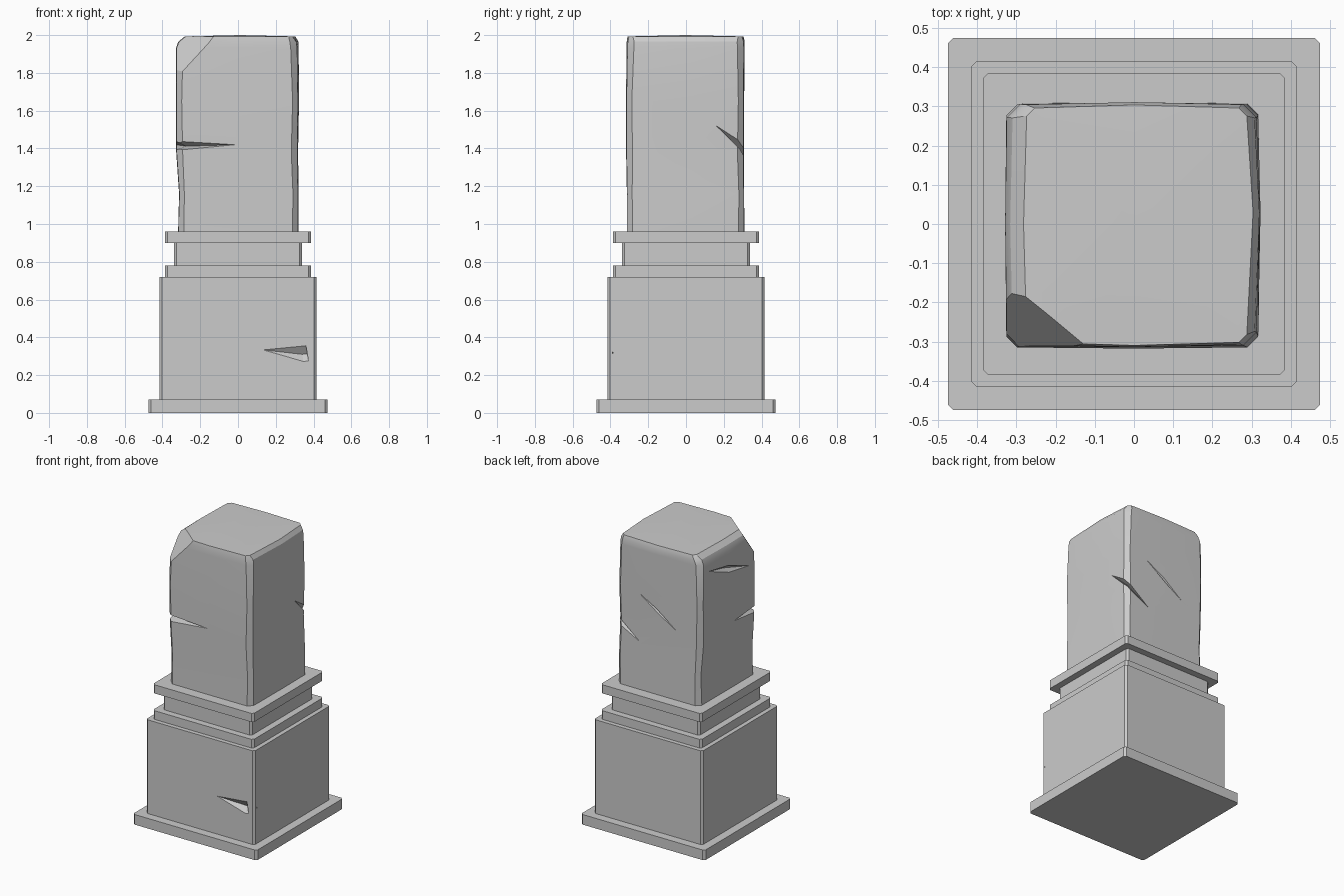
import bpy, bmesh, math
from mathutils import Vector

if "Cube" in bpy.data.objects:
    bpy.data.objects.remove(bpy.data.objects["Cube"])


def make_object(name, bm):
    bmesh.ops.recalc_face_normals(bm, faces=bm.faces)
    me = bpy.data.meshes.new(name)
    bm.to_mesh(me)
    bm.free()
    ob = bpy.data.objects.new(name, me)
    bpy.context.collection.objects.link(ob)
    return ob


def loft(bm, rings):
    loops = [[bm.verts.new(p) for p in r] for r in rings]
    n = len(loops[0])
    for a, b in zip(loops, loops[1:]):
        for i in range(n):
            j = (i + 1) % n
            bm.faces.new((a[i], a[j], b[j], b[i]))
    bm.faces.new(loops[0][::-1])
    bm.faces.new(loops[-1])


def ring(z, xl, xr, yf, yb, c, bow=0.0):
    """Square outline with cut corners and slightly bowed sides."""
    pts = [(xl + c, yf)]
    if bow:
        pts.append((0, yf - bow))
    pts += [(xr - c, yf), (xr, yf + c)]
    if bow:
        pts.append((xr + bow * 2, 0.03))
    pts += [(xr, yb - c), (xr - c, yb)]
    if bow:
        pts.append((0, yb + bow))
    pts += [(xl + c, yb), (xl, yb - c)]
    if bow:
        pts.append((xl - bow, 0))
    pts.append((xl, yf + c))
    return [(x, y, z) for x, y in pts]


def slab(name, h, z0, z1, c=0.014):
    bm = bmesh.new()
    loft(bm, [ring(z, -h, h, -h, h, c) for z in (z0, z1)])
    return make_object(name, bm)


def gouge(target, a, b, deep, up, low):
    """Carve a tapered crack from tip a to tip b, deepest at 'deep'."""
    bm = bmesh.new()
    v = [bm.verts.new(p) for p in (a, b, deep, up, low)]
    for f in ((0, 3, 2), (2, 3, 1), (0, 2, 4), (2, 1, 4), (0, 4, 3), (1, 3, 4)):
        bm.faces.new([v[i] for i in f])
    cutter = make_object("crack_cutter", bm)
    cutter.hide_render = True
    mod = target.modifiers.new("crack", 'BOOLEAN')
    mod.operation = 'DIFFERENCE'
    mod.solver = 'EXACT'
    mod.object = cutter
    bpy.context.view_layer.objects.active = target
    bpy.ops.object.modifier_apply(modifier=mod.name)
    bpy.data.objects.remove(cutter)


# stepped pedestal
slab("plinth", 0.475, 0.0, 0.07)
block = slab("pedestal_block", 0.416, 0.07, 0.72)
slab("lower_trim", 0.386, 0.72, 0.78)
slab("neck", 0.34, 0.78, 0.90)
slab("upper_trim", 0.386, 0.90, 0.96)

# worn stone shaft: slightly uneven rings, wide bevel on the left of the top
bm = bmesh.new()
loft(bm, [
    ring(0.96, -0.316, 0.318, -0.312, 0.308, 0.030, 0.001),
    ring(1.16, -0.310, 0.317, -0.311, 0.306, 0.026, 0.002),
    ring(1.38, -0.325, 0.314, -0.315, 0.304, 0.032, 0.002),
    ring(1.65, -0.326, 0.317, -0.315, 0.305, 0.028, 0.003),
    ring(1.93, -0.325, 0.313, -0.310, 0.306, 0.034, 0.004),
    ring(1.965, -0.310, 0.308, -0.308, 0.305, 0.034, 0.006),
    ring(1.993, -0.274, 0.288, -0.302, 0.296, 0.020, 0.008),
])
for f in bm.faces:
    f.smooth = True
# gently crowned top
top = max(bm.faces, key=lambda f: f.calc_center_median().z)
crown = bmesh.ops.poke(bm, faces=[top])["verts"][0]
crown.co.z = 2.0
# broken front left corner
p = Vector((-0.27, -0.19, 1.994))
q = Vector((-0.13, -0.305, 1.994))
r = Vector((-0.22, -0.314, 1.885))
nrm = (r - p).cross(q - p).normalized()
cut = bmesh.ops.bisect_plane(bm, geom=bm.verts[:] + bm.edges[:] + bm.faces[:],
                             plane_co=p, plane_no=nrm, clear_outer=True)
edges = [e for e in cut["geom_cut"] if isinstance(e, bmesh.types.BMEdge)]
bmesh.ops.holes_fill(bm, edges=edges, sides=0)
shaft = make_object("worn_shaft", bm)

# corner notches
gouge(shaft, (-0.01, -0.318, 1.42), (-0.33, -0.05, 1.42), (-0.275, -0.265, 1.412),
      (-0.37, -0.36, 1.462), (-0.37, -0.36, 1.37))
gouge(shaft, (0.322, 0.15, 1.53), (0.13, 0.309, 1.28), (0.27, 0.26, 1.42),
      (0.36, 0.35, 1.435), (0.36, 0.35, 1.335))
# thin scratches on the left and back faces
gouge(shaft, (-0.333, 0.26, 1.88), (-0.333, -0.26, 1.73), (-0.29, 0, 1.80),
      (-0.338, 0.0, 1.835), (-0.338, 0.0, 1.775))
gouge(shaft, (0.18, 0.311, 1.65), (-0.17, 0.311, 1.42), (0, 0.28, 1.53),
      (0.012, 0.317, 1.56), (-0.012, 0.317, 1.515))
# chip near the right edge of the pedestal front
gouge(block, (0.12, -0.418, 0.335), (0.425, -0.385, 0.32), (0.34, -0.385, 0.31),
      (0.33, -0.43, 0.372), (0.35, -0.43, 0.255))

# soft faces, crisp edges on the worn stone
bpy.ops.object.select_all(action='DESELECT')
shaft.select_set(True)
bpy.context.view_layer.objects.active = shaft
bpy.ops.object.shade_smooth_by_angle(angle=math.radians(22))
